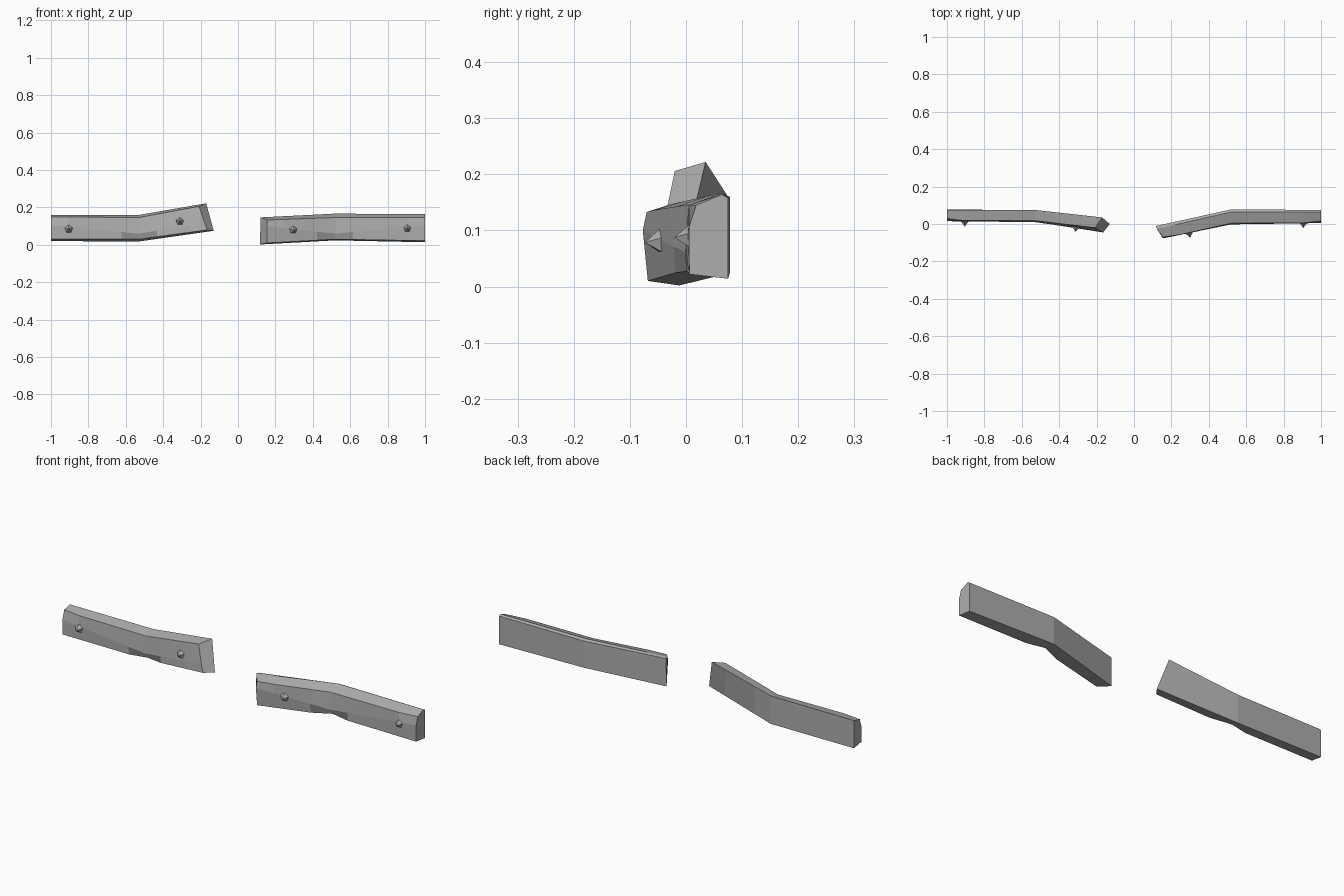
import bpy
import bmesh
from mathutils import Vector

cube = bpy.data.objects.get("Cube")
if cube:
    bpy.data.objects.remove(cube)

grey = bpy.data.materials.new("worn grey")
grey.use_nodes = True
colour = (0.42, 0.42, 0.42, 1)
grey.diffuse_color = colour
grey.node_tree.nodes["Principled BSDF"].inputs["Base Color"].default_value = colour


def finish(name, bm):
    bmesh.ops.recalc_face_normals(bm, faces=bm.faces)
    mesh = bpy.data.meshes.new(name)
    bm.to_mesh(mesh)
    bm.free()
    mesh.materials.append(grey)
    obj = bpy.data.objects.new(name, mesh)
    bpy.context.collection.objects.link(obj)
    return obj


def section(x, *yz):
    return [Vector((x, y, z)) for y, z in yz]


def blend(a, b, t):
    return [p.lerp(q, t) for p, q in zip(a, b)]


def shifted(ring, index, offset):
    return [p + Vector(offset) if i == index else p.copy() for i, p in enumerate(ring)]


# Sections run: front bottom, front middle, front top, back top(s), back bottom
def plank(name, outer, bend, tip, tip_chip):
    rings = [
        shifted(outer, 2, (0, 0.012, 0)),           # chipped top corner
        blend(outer, bend, 0.2),
        blend(outer, bend, 0.8),
        shifted(bend, 0, (0, 0.02, 0)),             # notch under the bend
        blend(bend, tip, 0.27),
        blend(bend, tip, 0.75),
        shifted(tip, 2, (0, tip_chip, 0)),
    ]
    bm = bmesh.new()
    loops = [[bm.verts.new(p) for p in ring] for ring in rings]
    n = len(outer)
    for a, b in zip(loops, loops[1:]):
        for i in range(n):
            j = (i + 1) % n
            bm.faces.new((a[i], a[j], b[j], b[i]))
    bm.faces.new(loops[0])
    bm.faces.new(loops[-1])
    return finish(name, bm)


# Right plank, its broken tip lifted
plank("right_plank",
      section(-1, (.015, .03), (.015, .105), (.018, .15), (.075, .16), (.077, .02)),
      section(-.53, (.012, .03), (.01, .06), (.018, .146), (.075, .16), (.075, .018)),
      [Vector(p) for p in ((-.165, -.045, .08), (-.18, -.038, .12), (-.208, -.02, .206),
                           (-.17, .035, .222), (-.13, 0, .075))],
      0)

# Left plank, its broken tip swung forward
plank("left_plank",
      section(1, (.006, .022), (.005, .105), (.006, .145), (.064, .164), (.075, .158), (.075, .014)),
      section(.52, (0, .03), (-.002, .06), (.004, .146), (.064, .167), (.078, .16), (.078, .024)),
      [Vector(p) for p in ((.155, -.068, .01), (.155, -.077, .1), (.157, -.077, .133),
                           (.122, -.026, .147), (.12, -.01, .144), (.118, -.012, .002))],
      0.007)


# Five-sided nail points on the front faces
def nail(name, base, normal):
    bm = bmesh.new()
    bmesh.ops.create_cone(bm, cap_ends=True, segments=5, radius1=0.026, radius2=0, depth=0.032)
    bmesh.ops.remove_doubles(bm, verts=bm.verts, dist=0.0001)
    obj = finish(name, bm)
    normal = Vector(normal).normalized()
    obj.rotation_euler = normal.to_track_quat("Z", "Y").to_euler()
    obj.location = Vector(base) + normal * 0.011


nail("right_outer_nail", (-.905, .014, .085), (0, -1, 0))
nail("right_inner_nail", (-.31, -.016, .125), (-.1, -1, .1))
nail("left_inner_nail", (.295, -.047, .08), (.19, -1, -.05))
nail("left_outer_nail", (.905, .006, .088), (0, -1, 0))
